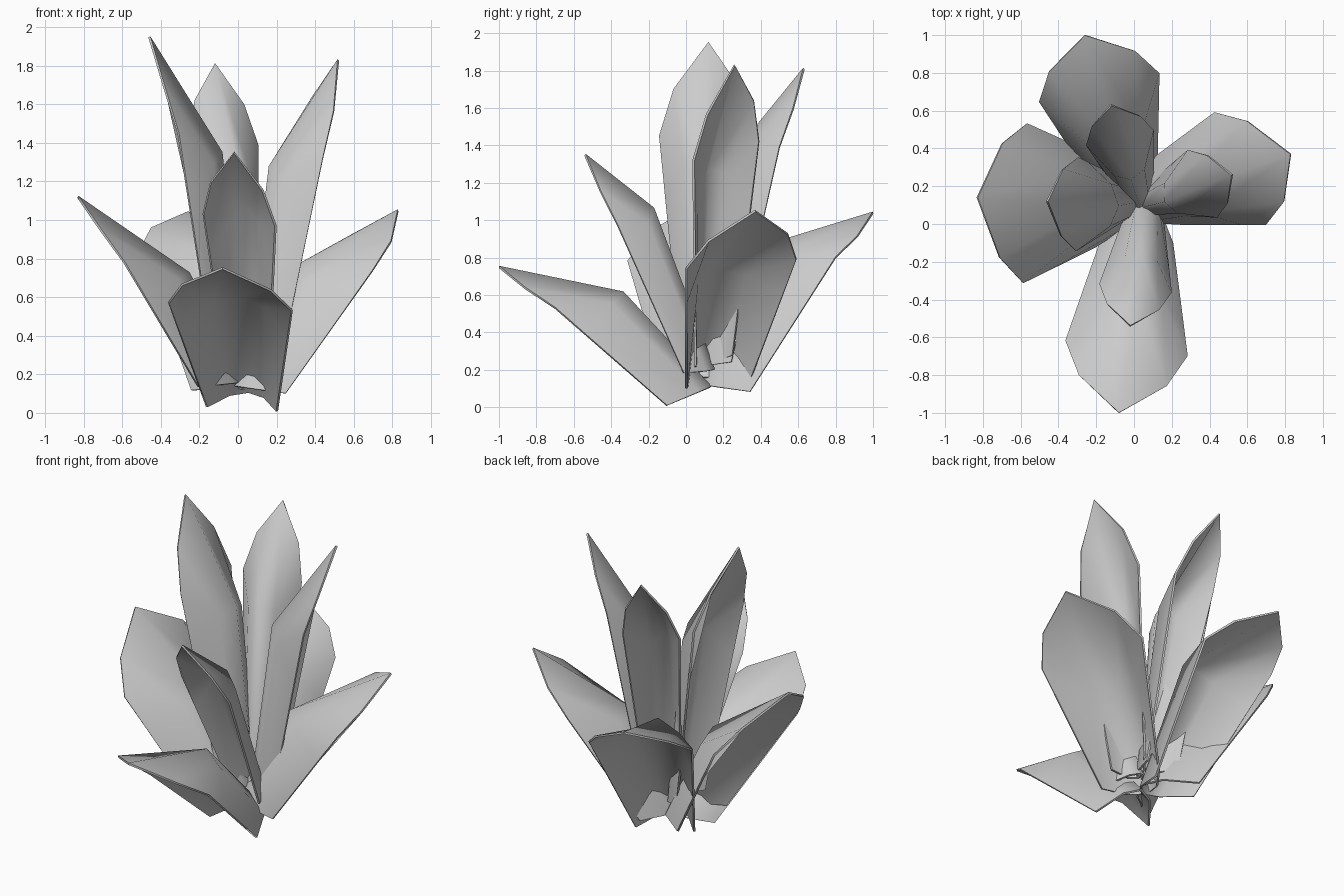
import bpy
from mathutils import Vector as V

if "Cube" in bpy.data.objects:
    bpy.data.objects.remove(bpy.data.objects["Cube"])

# Each leaf: name, tip, left and right widest corners (seen from outside), middle of the foot
OUTER = [
    ("outer_leaf_front", (-.08, -1.0, .75), (-.36, -.62, .57), (.28, -.70, .53), (.02, -.08, .02)),
    ("outer_leaf_right", (.83, .37, 1.05), (.70, .0, .74), (.43, .59, .79), (.17, .17, .115)),
    ("outer_leaf_back", (-.26, 1.0, 1.04), (.13, .80, .80), (-.50, .65, .86), (-.06, .30, .10)),
    ("outer_leaf_left", (-.83, .14, 1.12), (-.57, .53, .80), (-.59, -.31, .78), (-.20, .12, .14)),
]
INNER = [
    ("inner_leaf_front", (-.02, -.54, 1.35), (-.18, -.32, 1.03), (.195, -.365, .97), (.05, .0, .20), .03),
    ("inner_leaf_right", (.52, .26, 1.83), (.44, .04, 1.32), (.29, .39, 1.42), (.17, .15, .25), .16),
    ("inner_leaf_back", (-.12, .63, 1.81), (.10, .50, 1.39), (-.25, .42, 1.42), (.0, .22, .25), .16),
    ("inner_leaf_left", (-.46, .12, 1.95), (-.30, .35, 1.45), (-.31, -.14, 1.45), (-.12, .12, .25), .16),
]


def arch(left, right, ridge):
    """Five points across the leaf, arched up to the ridge."""
    mid, half = (left + right) / 2, (right - left) / 2
    return [mid + half * u + (ridge - mid) * (1 - u * u) for u in (-1, -.5, 0, .5, 1)]


def leaf(name, tip, left, right, foot, back, rise, depth, drop):
    tip, left, right, foot = V(tip), V(left), V(right), V(foot)
    c, w = (left + right) / 2, (right - left) / 2
    t = tip - c
    # Ridge bulges towards the plant's centre
    ridge = c - t.normalized() * back + t.cross(w).normalized() * rise
    along = (c - foot).normalized()
    root = foot + along.cross(w).normalized() * depth - along * drop
    foot_l, foot_r = foot - w * .57, foot + w * .57
    rows = [
        arch(foot_l, foot_r, root),
        arch(foot_l.lerp(left, .72), foot_r.lerp(right, .72), ridge),
        [left, c + t * .5 - w * .72, tip, c + t * .5 + w * .72, right],
    ]
    verts = [p for row in rows for p in row]
    faces = [(r * 5 + i, r * 5 + i + 1, r * 5 + i + 6, r * 5 + i + 5)
             for r in range(2) for i in range(4)]
    mesh = bpy.data.meshes.new(name)
    mesh.from_pydata(verts, [], faces)
    ob = bpy.data.objects.new(name, mesh)
    bpy.context.collection.objects.link(ob)
    solid = ob.modifiers.new("thickness", "SOLIDIFY")
    solid.thickness = .012
    solid.offset = 0
    bpy.context.view_layer.objects.active = ob
    ob.select_set(True)
    bpy.ops.object.modifier_apply(modifier=solid.name)
    bpy.ops.object.shade_smooth_by_angle(angle=1.2)
    ob.select_set(False)


# Wide low leaves
for spec in OUTER:
    leaf(*spec, back=.25, rise=.22, depth=.21, drop=.10)

# Narrow upright leaves
for spec in INNER:
    leaf(*spec, rise=.18, depth=.14, drop=.06)
